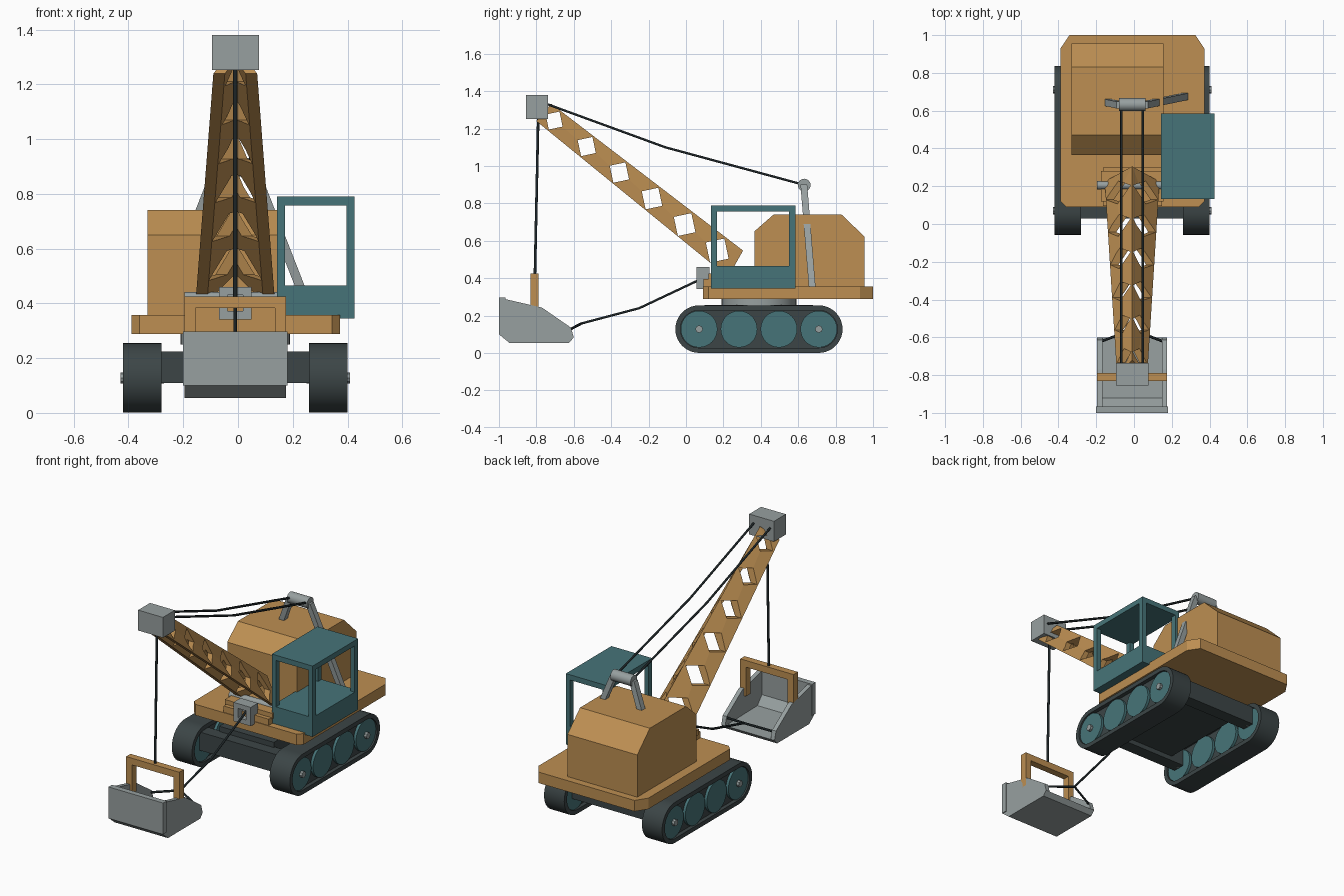
import bpy, bmesh, math
from mathutils import Vector, Matrix

if "Cube" in bpy.data.objects:
    bpy.data.objects.remove(bpy.data.objects["Cube"])

CX = -0.01  # centre plane of the machine


def material(name, rgb):
    m = bpy.data.materials.new(name)
    m.diffuse_color = (*rgb, 1)
    m.use_nodes = True
    m.node_tree.nodes["Principled BSDF"].inputs["Base Color"].default_value = m.diffuse_color
    return m


TAN = material("tan_paint", (0.51, 0.275, 0.085))
TEAL = material("teal_paint", (0.062, 0.175, 0.19))
GREY = material("grey_steel", (0.31, 0.35, 0.35))
DARK = material("dark_track", (0.045, 0.06, 0.062))
ROPE = material("black_rope", (0.012, 0.018, 0.02))


def finish(name, bm, mat, smooth=False):
    bmesh.ops.recalc_face_normals(bm, faces=bm.faces)
    me = bpy.data.meshes.new(name)
    bm.to_mesh(me)
    bm.free()
    me.materials.append(mat)
    if smooth:
        for p in me.polygons:
            p.use_smooth = True
        me.set_sharp_from_angle(angle=math.radians(35))
    ob = bpy.data.objects.new(name, me)
    bpy.context.collection.objects.link(ob)
    return ob


def loft(name, loops, mat, closed=False, smooth=False):
    """Skin a list of point loops; cap the ends, or join last to first."""
    bm = bmesh.new()
    vs = [[bm.verts.new(p) for p in l] for l in loops]
    n = len(loops[0])
    pairs = list(zip(vs, vs[1:])) + ([(vs[-1], vs[0])] if closed else [])
    for a, b in pairs:
        for i in range(n):
            j = (i + 1) % n
            bm.faces.new((a[i], a[j], b[j], b[i]))
    if not closed:
        bm.faces.new(vs[0])
        bm.faces.new(vs[-1])
    return finish(name, bm, mat, smooth)


def prism_x(name, pts, x0, x1, mat, smooth=False):
    return loft(name, [[(x, y, z) for y, z in pts] for x in (x0, x1)], mat, smooth=smooth)


def boxes(name, specs, mat):
    """One object from several (x0,x1,y0,y1,z0,z1) boxes."""
    bm = bmesh.new()
    for x0, x1, y0, y1, z0, z1 in specs:
        m = Matrix.Translation(((x0 + x1) / 2, (y0 + y1) / 2, (z0 + z1) / 2))
        bmesh.ops.create_cube(bm, size=1, matrix=m @ Matrix.Diagonal((x1 - x0, y1 - y0, z1 - z0, 1)))
    return finish(name, bm, mat)


def cylinder(name, p0, p1, r, mat, n=32):
    p0, p1 = Vector(p0), Vector(p1)
    d = p1 - p0
    bm = bmesh.new()
    m = Matrix.Translation((p0 + p1) / 2) @ d.to_track_quat('Z', 'Y').to_matrix().to_4x4()
    bmesh.ops.create_cone(bm, cap_ends=True, segments=n, radius1=r, radius2=r, depth=d.length, matrix=m)
    return finish(name, bm, mat, smooth=n > 8)


def rope(name, pts, r=0.007):
    cu = bpy.data.curves.new(name, 'CURVE')
    cu.dimensions = '3D'
    cu.bevel_depth, cu.bevel_resolution, cu.use_fill_caps = r, 1, True
    s = cu.splines.new('POLY')
    s.points.add(len(pts) - 1)
    for p, co in zip(s.points, pts):
        p.co = (*co, 1)
    cu.materials.append(ROPE)
    ob = bpy.data.objects.new(name, cu)
    bpy.context.collection.objects.link(ob)


def stadium(r, y0=0.07, y1=0.71, z=0.128, n=20):
    pts = []
    for c, a0 in ((y1, -math.pi / 2), (y0, math.pi / 2)):
        for i in range(n + 1):
            a = a0 + math.pi * i / n
            pts.append((c + r * math.cos(a), z + r * math.sin(a)))
    return pts


# crawler tracks, wheels and hubs
for side, s in (("left", -1), ("right", 1)):
    mid = CX + s * 0.34
    a, b = mid - 0.07, mid + 0.07
    rings = [(a, 0.127), (b, 0.127), (b, 0.1), (a, 0.1)]
    loft(side + "_track", [[(x, y, z) for y, z in stadium(r)] for x, r in rings], DARK, closed=True, smooth=True)
    prism_x(side + "_track_frame", stadium(0.101), mid - 0.045, mid + 0.045, DARK)
    for i in range(4):
        y = 0.07 + i * 0.2133
        cylinder(f"{side}_wheel_{i}", (mid - 0.062, y, 0.128), (mid + 0.062, y, 0.128), 0.098, TEAL)
        if i in (0, 3):
            cylinder(f"{side}_hub_{i}", (mid - 0.079, y, 0.128), (mid + 0.079, y, 0.128), 0.02, GREY, 8)

# undercarriage and turntable
boxes("undercarriage", [(-0.3, 0.28, 0.03, 0.11, 0.11, 0.225), (-0.3, 0.28, 0.67, 0.75, 0.11, 0.225),
                        (-0.2, 0.18, 0.1, 0.68, 0.14, 0.258)], DARK)
cylinder("turntable", (CX, 0.39, 0.25), (CX, 0.39, 0.295), 0.2, GREY, 40)

# deck with clipped corners
deck = [(-0.389, 0.12), (-0.36, 0.09), (0.343, 0.09), (0.372, 0.12),
        (0.372, 0.93), (0.325, 1.0), (-0.342, 1.0), (-0.389, 0.93)]
loft("deck", [[(x, y, z) for x, y in deck] for z in (0.288, 0.357)], TAN)
boxes("boom_mount", [(-0.165, 0.147, 0.094, 0.3, 0.3, 0.397), (-0.175, 0.155, 0.12, 0.28, 0.39, 0.425)], TAN)
cylinder("boom_pin", (-0.195, 0.205, 0.42), (0.175, 0.205, 0.42), 0.022, GREY, 12)

# engine house
prism_x("engine_house", [(0.365, 0.35), (0.365, 0.65), (0.47, 0.742), (0.83, 0.742),
                         (0.955, 0.622), (0.955, 0.35)], -0.33, 0.155, TAN)

# cab: solid base, four posts, roof
X0, X1, Y0, Y1 = 0.142, 0.425, 0.133, 0.585
posts = [(x, x + 0.029, y, y + 0.034, 0.46, 0.765) for x in (X0, X1 - 0.029) for y in (Y0, Y1 - 0.034)]
boxes("cab_base", [(X0, X1, Y0, Y1, 0.345, 0.466)], TEAL)
boxes("cab_posts", posts, TEAL)
boxes("cab_roof", [(X0, X1, Y0, Y1, 0.757, 0.79)], TEAL)


# tapered roof-shaped boom, pierced by tilted square holes
def boom_section(half, base, ridge, t=0.042):
    (by, bz), (ry, rz) = base, ridge
    k = t / half
    iy, iz = ry + (by - ry) * k, rz + (bz - rz) * k
    return [(CX - half, by, bz), (CX, ry, rz), (CX + half, by, bz),
            (CX + half - t, by, bz), (CX, iy, iz), (CX - half + t, by, bz)]


boom = loft("boom", [boom_section(0.145, (0.225, 0.405), (0.305, 0.548)),
                     boom_section(0.08, (-0.8, 1.24), (-0.72, 1.333))], TAN)
bm = bmesh.new()
for i in range(6):
    t = i / 5
    size = 0.082 + 0.028 * t
    m = Matrix.Translation((CX, -0.705 + 0.872 * t, 1.243 - 0.695 * t)) @ Matrix.Rotation(math.radians(12), 4, 'X')
    bmesh.ops.create_cube(bm, size=1, matrix=m @ Matrix.Diagonal((0.6, size * 0.92, size, 1)))
cutter = finish("boom_hole_cutter", bm, TAN)
cutter.hide_render = True
cutter.display_type = 'WIRE'
mod = boom.modifiers.new("holes", 'BOOLEAN')
mod.operation, mod.solver, mod.object = 'DIFFERENCE', 'EXACT', cutter
boxes("boom_head", [(-0.095, 0.077, -0.855, -0.737, 1.252, 1.38)], GREY)

# support frame behind the cab
cylinder("frame_roller", (CX - 0.07, 0.632, 0.898), (CX + 0.07, 0.632, 0.898), 0.034, GREY, 24)


def rect(x, y, z, w=0.018):
    return [(x - w, y - w, z), (x + w, y - w, z), (x + w, y + w, z), (x - w, y + w, z)]


for side, s in (("left", -1), ("right", 1)):
    loft(side + "_frame_leg", [rect(CX + s * 0.065, 0.63, 0.9), rect(CX + s * 0.28, 0.675, 0.35)], GREY)
    x = CX + s * 0.057
    rope(side + "_pendant_rope", [(x, 0.61, 0.905), (x, -0.11, 1.1), (x, -0.74, 1.33)])

# rope guide: square frame at the front of the deck
boxes("rope_guide", [(-0.07, -0.038, 0.055, 0.125, 0.342, 0.46), (0.018, 0.05, 0.055, 0.125, 0.342, 0.46),
                     (-0.04, 0.02, 0.055, 0.125, 0.342, 0.372), (-0.04, 0.02, 0.055, 0.125, 0.43, 0.46),
                     (-0.04, 0.02, 0.1, 0.125, 0.37, 0.432)], GREY)

# bucket, open at top and towards the machine
cheek = [(-1.0, 0.297), (-0.96, 0.287), (-0.77, 0.243), (-0.615, 0.136), (-0.6, 0.083),
         (-0.625, 0.055), (-0.945, 0.055), (-1.0, 0.1)]
prism_x("bucket_left_cheek", cheek, -0.195, -0.168, GREY)
prism_x("bucket_right_cheek", cheek, 0.148, 0.175, GREY)
prism_x("bucket_shell", [(-1.0, 0.297), (-0.965, 0.29), (-0.965, 0.14), (-0.92, 0.088), (-0.6, 0.083),
                         (-0.625, 0.055), (-0.945, 0.055), (-1.0, 0.1)], -0.17, 0.15, GREY)
boxes("bucket_rim", [(-0.2, 0.18, -1.0, -0.965, 0.1, 0.297)], GREY)
boxes("bucket_bail", [(-0.195, -0.155, -0.832, -0.788, 0.2, 0.425), (0.135, 0.175, -0.832, -0.788, 0.2, 0.425),
                      (-0.16, 0.14, -0.832, -0.788, 0.383, 0.425)], TAN)

# hoist and drag ropes
rope("hoist_rope", [(CX, -0.79, 1.26), (CX, -0.808, 0.41)], 0.008)
rope("drag_rope", [(CX, 0.1, 0.405), (CX, -0.25, 0.24), (CX, -0.56, 0.158)])
for side, s in (("left", -1), ("right", 1)):
    rope(side + "_bridle_rope", [(CX, -0.56, 0.158), (CX + s * 0.165, -0.622, 0.125)])
